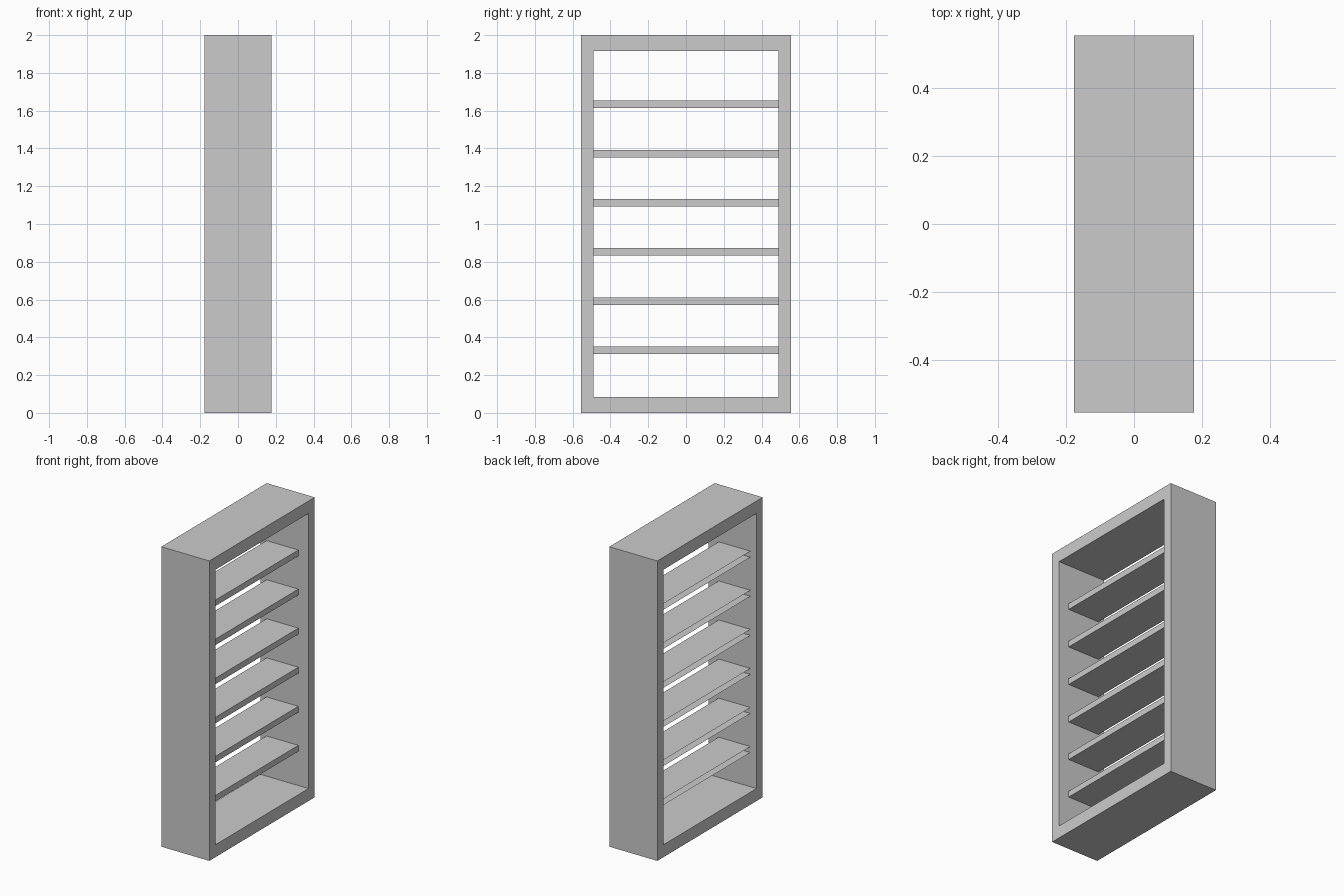
import bpy

if "Cube" in bpy.data.objects:
    bpy.data.objects.remove(bpy.data.objects["Cube"])

DEPTH, HALF_W, HEIGHT = 0.354, 0.555, 2.0
IN_W, IN_LOW, IN_HIGH = 0.49, 0.083, 1.917


def make_object(name, verts, faces):
    mesh = bpy.data.meshes.new(name)
    mesh.from_pydata(verts, [], faces)
    mesh.update()
    obj = bpy.data.objects.new(name, mesh)
    bpy.context.collection.objects.link(obj)
    return obj


def rectangle(x, half_w, low, high):
    return [(x, -half_w, low), (x, half_w, low), (x, half_w, high), (x, -half_w, high)]


# Outer frame: rectangular ring, open at both front and back
verts = []
for x in (DEPTH / 2, -DEPTH / 2):
    verts += rectangle(x, HALF_W, 0, HEIGHT) + rectangle(x, IN_W, IN_LOW, IN_HIGH)
faces = []
for i in range(4):
    j = (i + 1) % 4
    faces += [
        (i, j, j + 4, i + 4),            # +x rim
        (j + 8, i + 8, i + 12, j + 12),  # -x rim
        (j, i, i + 8, j + 8),            # outer wall
        (i + 4, j + 4, j + 12, i + 12),  # inner wall
    ]
make_object("frame", verts, faces)

# Six shelves: top, bottom and front edge, left open at the rear and at the walls
FRONT, BACK, THICK = 0.102, -0.132, 0.04
for n in range(6):
    low = 0.311 + n * 0.2605
    verts = rectangle(FRONT, IN_W, low, low + THICK) + rectangle(BACK, IN_W, low, low + THICK)
    faces = [(0, 1, 2, 3), (3, 2, 6, 7), (1, 0, 4, 5)]
    make_object(f"shelf_{n + 1}", verts, faces)
